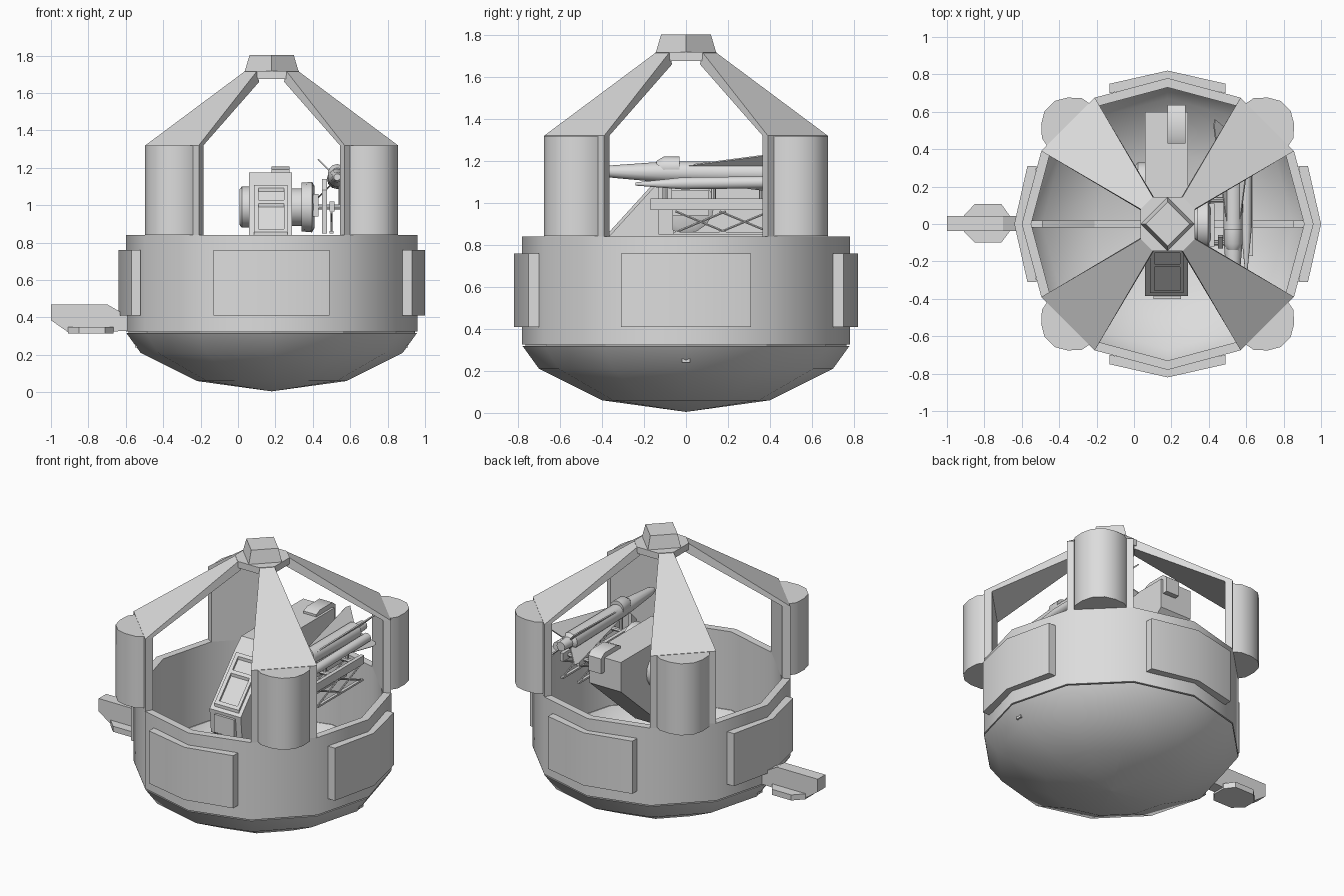
import bpy, bmesh, math
from mathutils import Vector, Matrix

if "Cube" in bpy.data.objects:
    bpy.data.objects.remove(bpy.data.objects["Cube"], do_unlink=True)

grey = bpy.data.materials.new("plain grey")
grey.use_nodes = True
grey.diffuse_color = (0.72, 0.72, 0.72, 1)
grey.node_tree.nodes["Principled BSDF"].inputs["Base Color"].default_value = (0.72, 0.72, 0.72, 1)

CX = 0.18  # axis of the round station


def loft(name, loops, angle=0, cx=0.0, smooth=None, closed=False):
    """Skin a list of equal point loops, cap or close the ends, turn about z and shift in x."""
    bm = bmesh.new()
    m = Matrix.Translation((cx, 0, 0)) @ Matrix.Rotation(math.radians(angle), 4, 'Z')
    rows = [[bm.verts.new(m @ Vector(p)) for p in lp] for lp in loops]
    n = len(rows[0])
    pairs = list(zip(rows, rows[1:])) + ([(rows[-1], rows[0])] if closed else [])
    for a, b in pairs:
        for i in range(n):
            j = (i + 1) % n
            bm.faces.new((a[i], a[j], b[j], b[i]))
    if not closed:
        bm.faces.new(rows[0])
        bm.faces.new(rows[-1])
    bmesh.ops.recalc_face_normals(bm, faces=bm.faces)
    me = bpy.data.meshes.new(name)
    bm.to_mesh(me)
    bm.free()
    me.materials.append(grey)
    ob = bpy.data.objects.new(name, me)
    bpy.context.collection.objects.link(ob)
    if smooth:
        bpy.ops.object.select_all(action='DESELECT')
        ob.select_set(True)
        bpy.context.view_layer.objects.active = ob
        bpy.ops.object.shade_smooth_by_angle(angle=math.radians(smooth))
    return ob


def ring(r, z, n=12, start=0.0):
    return [(r * math.cos(start + math.tau * i / n), r * math.sin(start + math.tau * i / n), z) for i in range(n)]


def slab(name, pts, z0, z1, **kw):
    return loft(name, [[(x, y, z) for x, y in pts] for z in (z0, z1)], **kw)


def box(name, x0, x1, y0, y1, z0, z1):
    return slab(name, [(x0, y0), (x1, y0), (x1, y1), (x0, y1)], z0, z1)


def tube(name, a, b, radii, n=10):
    """Round bar from a to b; radii are (fraction, radius) stations."""
    a, b = Vector(a), Vector(b)
    d = b - a
    q = d.to_track_quat('Z', 'Y')
    loops = [[a + d * t + q @ Vector(p) for p in ring(r, 0, n)] for t, r in radii]
    return loft(name, loops, smooth=40)


# Lower bowl, hollow, with twelve sides
bowl = [(0.002, 0.035), (0.39, 0.09), (0.67, 0.225), (0.73, 0.318),
        (0.778, 0.318), (0.70, 0.21), (0.40, 0.06), (0.002, 0.005)]
loft("bowl", [ring(r, z) for r, z in bowl], cx=CX, smooth=45)

# Round wall with a slightly inset foot
wall = [(0.78, 0.325), (0.78, 0.84), (0.73, 0.84), (0.73, 0.325)]
loft("wall", [ring(r, z) for r, z in wall], cx=CX, smooth=40, closed=True)
loft("wall_seam", [ring(r, z) for r, z in ((0.765, 0.312), (0.765, 0.33), (0.735, 0.33), (0.735, 0.312))],
     cx=CX, closed=True)

# Four bent panels on the wall
panel = [(0.70, -0.31), (0.75, -0.31), (0.82, 0), (0.75, 0.31), (0.70, 0.31), (0.76, 0)]
for k in range(4):
    slab("wall_panel", panel, 0.41, 0.76, angle=90 * k, cx=CX, smooth=40)

# Four pillars with rounded outer pods and tapering roof arms
foot = [(0.753, -0.202), (0.753, 0.202), (0.705, 0.189), (0.705, -0.189)]
tip = [(0.159, -0.046, 1.715), (0.159, 0.046, 1.715), (0.140, 0.046, 1.66), (0.140, -0.046, 1.66)]
half = [(0.736, 0.163), (0.80, 0.151), (0.856, 0.10), (0.892, 0.039)]
pod = half + [(u, -v) for u, v in reversed(half)]
for k in range(4):
    a = 45 + 90 * k
    slab("pillar", foot, 0.84, 1.32, angle=a, cx=CX)
    slab("pillar_pod", pod, 0.842, 1.318, angle=a, cx=CX, smooth=50)
    loft("roof_arm", [[(u, v, 1.32) for u, v in foot], tip], angle=a, cx=CX)

# Crown joining the arms, and the cap on top
octagon = []
for k in range(4):
    for v in (-0.046, 0.046):
        p = Matrix.Rotation(math.radians(45 + 90 * k), 3, 'Z') @ Vector((0.159, v, 0))
        octagon.append((p.x, p.y))
slab("crown", octagon, 1.675, 1.718, cx=CX)
loft("top_cap", [ring(0.145, 1.712, 4), ring(0.118, 1.803, 4)], cx=CX)

# Ribs along the bowl floor with end blocks under the wall
for s in (-1, 1):
    rib = [(0.08, 0.03), (0.39, 0.08), (0.69, 0.24), (0.69, 0.27), (0.39, 0.112), (0.08, 0.062)]
    loft("floor_rib", [[(CX + s * u, y, z) for u, z in rib] for y in (-0.02, 0.02)])
    c = CX + s * 0.70
    box("rib_block", c - 0.03, c + 0.03, -0.02, 0.02, 0.24, 0.34)

# Side arm on the right of the wall
bar = [(-1.0, 0.47), (-0.70, 0.47), (-0.63, 0.43), (-0.55, 0.43), (-0.55, 0.33), (-0.90, 0.315), (-1.0, 0.385)]
loft("side_arm", [[(x, y, z) for x, z in bar] for y in (-0.037, 0.043)])
hexa = [(-0.91, 0.045), (-0.85, 0.108), (-0.71, 0.108), (-0.665, 0.045),
        (-0.665, -0.04), (-0.71, -0.10), (-0.85, -0.10), (-0.91, -0.04)]
slab("side_arm_plate", hexa, 0.313, 0.35)

# Craft body: side profile with sloping nose
body = [(-0.37, 0.66), (-0.385, 0.82), (-0.13, 1.10), (-0.05, 1.175),
        (0.60, 1.175), (0.60, 0.98), (0.12, 0.56), (-0.28, 0.60)]
loft("craft_body", [[(x, y, z) for y, z in body] for x in (0.06, 0.29)])

# Raised frames on the nose: one on the slope, one box low down
def slope(y, up):
    return 0.82 + (y + 0.385) * 1.098 + up
for x0, x1 in ((0.085, 0.11), (0.245, 0.265)):
    loft("nose_frame_side", [[(x, -0.37, slope(-0.37, 0)), (x, -0.37, slope(-0.37, 0.02)),
                              (x, -0.14, slope(-0.14, 0.02)), (x, -0.14, slope(-0.14, 0))] for x in (x0, x1)])
for y in (-0.37, -0.23, -0.155):
    loft("nose_frame_bar", [[(x, y, slope(y, -0.01)), (x, y, slope(y, 0.02)),
                             (x, y + 0.015, slope(y + 0.015, 0.02)), (x, y + 0.015, slope(y + 0.015, -0.01))]
                            for x in (0.085, 0.265)])
box("nose_box", 0.105, 0.25, -0.40, -0.36, 0.68, 0.80)
hatch = [(0.43, 1.16), (0.43, 1.19), (0.47, 1.207), (0.60, 1.207), (0.635, 1.18), (0.635, 1.08), (0.59, 1.08)]
loft("rear_hatch", [[(x, y, z) for y, z in hatch] for x in (0.18, 0.275)], smooth=40)

# Round hubs on both sides of the craft
tube("right_hub", (0.008, 0.22, 0.99), (0.07, 0.22, 0.99), ((0, 0.095), (0.2, 0.11), (1, 0.11)), 16)
tube("left_hub_inner", (0.28, 0, 0.99), (0.35, 0, 0.99), ((0, 0.10), (1, 0.10)), 16)
tube("left_hub_outer", (0.34, 0, 0.99), (0.41, 0, 0.99), ((0, 0.13), (0.8, 0.135), (1, 0.11)), 16)
box("hub_bracket", 0.40, 0.43, -0.12, 0.11, 0.94, 1.06)

# Missile rack: plates, rails and crossed struts
rack = [(-0.13, 0.85), (-0.13, 1.08), (-0.07, 1.14), (-0.06, 0.85)]
loft("rack_plate", [[(x, y, z) for y, z in rack] for x in (0.45, 0.475)])
for x in (0.49, 0.61):
    box("rack_rail", x, x + 0.025, -0.17, 0.42, 0.965, 1.02)
    box("rack_lower_rail", x, x + 0.02, -0.06, 0.42, 0.85, 0.862)
    for y in (-0.05, 0.16):
        for z0, z1 in ((0.86, 0.96), (0.96, 0.86)):
            tube("rack_strut", (x + 0.01, y, z0), (x + 0.01, y + 0.24, z1), ((0, 0.006), (1, 0.006)), 6)
for y in (-0.10, 0.13, 0.36):
    tube("rack_crossbar", (0.40, y, 0.99), (0.62, y, 0.99), ((0, 0.014), (1, 0.014)), 8)
    tube("rack_post", (0.55, y, 0.98), (0.55, y, 1.12), ((0, 0.012), (1, 0.012)), 8)
tube("rack_clamp", (0.53, -0.14, 1.17), (0.53, -0.03, 1.17), ((0, 0.03), (0.3, 0.05), (1, 0.05)), 12)

# Missile with flared body and four tail fins
tube("missile", (0.53, -0.41, 1.15), (0.53, 0.56, 1.14),
     ((0, 0.018), (0.04, 0.028), (0.32, 0.05), (0.9, 0.055), (0.92, 0.035), (1, 0.03)), 12)
for k in range(4):
    q = Matrix.Rotation(math.radians(45 + 90 * k), 3, 'Y')
    fin = []
    for t in (-0.004, 0.004):
        shape = [(-0.05, 0.04), (0.52, 0.145), (0.56, 0.14), (0.50, 0.04)]
        fin.append([Vector((0.53, 0, 1.143)) + q @ Vector((t, y, r)) for y, r in shape])
    loft("missile_fin", fin)

# Slim second missile beside it
tube("slim_missile", (0.60, -0.24, 1.09), (0.60, 0.50, 1.10), ((0, 0.008), (0.3, 0.03), (1, 0.03)), 10)
